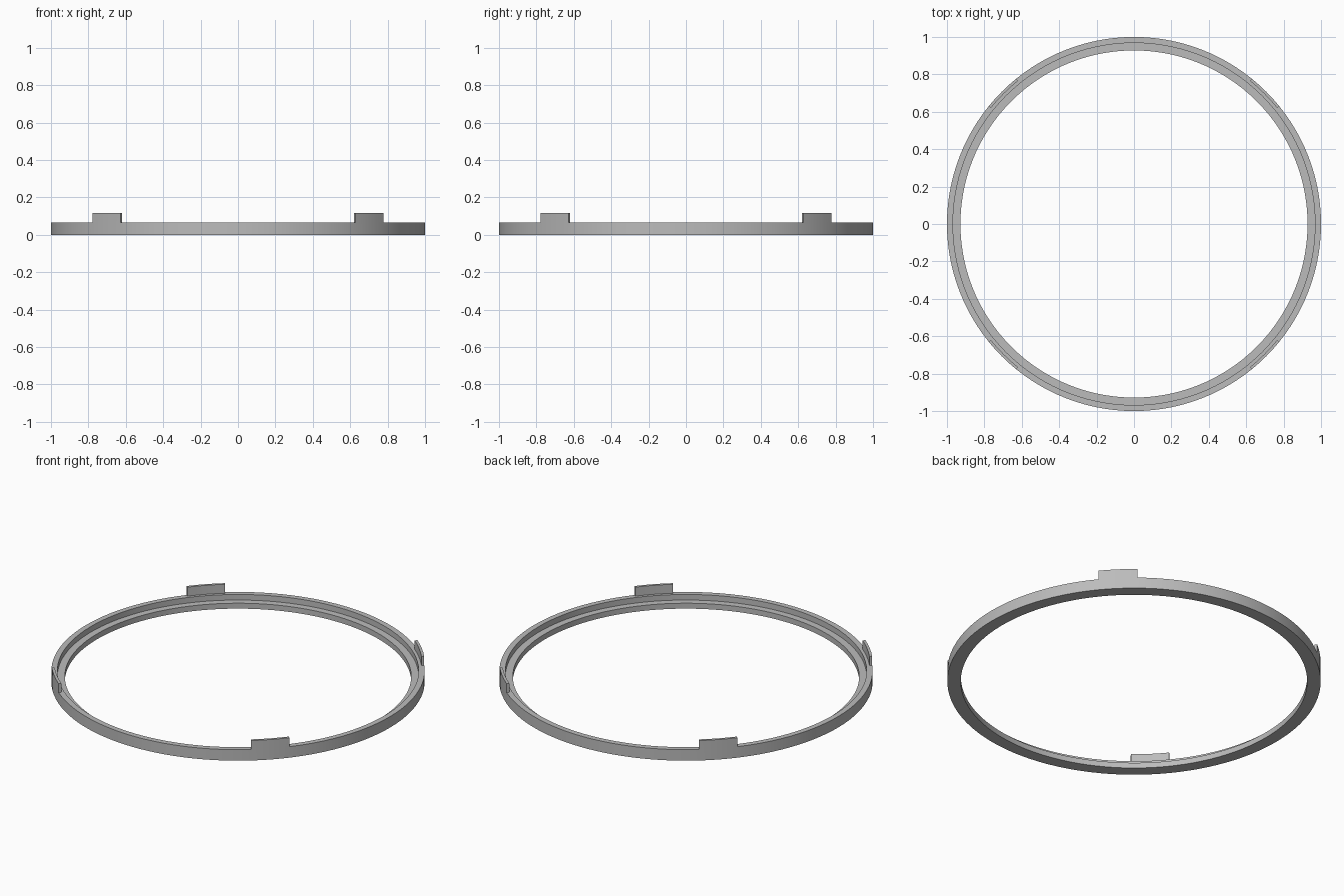
import bpy, bmesh, math

if "Cube" in bpy.data.objects:
    bpy.data.objects.remove(bpy.data.objects["Cube"])

SEGMENTS = 120                      # 3 degrees per segment
STEP = 2 * math.pi / SEGMENTS
TAB_HEIGHT = 0.053
# Cross-section (radius, height): outer wall, rim, inner ledge, inner wall
PROFILE = [(1.0, 0.0), (1.0, 0.065), (0.985, 0.065), (0.968, 0.065),
           (0.968, 0.032), (0.928, 0.032), (0.928, 0.0)]

grey = bpy.data.materials.new("plain grey")
grey.diffuse_color = (0.5, 0.5, 0.5, 1)
grey.use_nodes = True
grey.node_tree.nodes["Principled BSDF"].inputs["Base Color"].default_value = grey.diffuse_color

# Stepped ring: sweep the cross-section around z
bm = bmesh.new()
rings = [[bm.verts.new((r * math.cos(i * STEP), r * math.sin(i * STEP), z))
          for r, z in PROFILE] for i in range(SEGMENTS)]
tab_faces = []
for i in range(SEGMENTS):
    a, b = rings[i], rings[(i + 1) % SEGMENTS]
    for j in range(len(PROFILE)):
        k = (j + 1) % len(PROFILE)
        face = bm.faces.new((a[j], b[j], b[k], a[k]))
        # Outer half of the rim, from 39 to 51 degrees in each quadrant
        if j == 1 and 13 <= i % 30 < 17:
            tab_faces.append(face)

# Four raised tabs: pull the marked rim faces upward
result = bmesh.ops.extrude_face_region(bm, geom=tab_faces)
raised = [v for v in result["geom"] if isinstance(v, bmesh.types.BMVert)]
bmesh.ops.translate(bm, verts=raised, vec=(0, 0, TAB_HEIGHT))
bmesh.ops.delete(bm, geom=[f for f in tab_faces if f.is_valid], context='FACES_ONLY')
bmesh.ops.recalc_face_normals(bm, faces=bm.faces)

mesh = bpy.data.meshes.new("tabbed_ring")
bm.to_mesh(mesh)
bm.free()
mesh.materials.append(grey)
ring = bpy.data.objects.new("tabbed_ring", mesh)
bpy.context.collection.objects.link(ring)

# Smooth walls with crisp corners
bpy.context.view_layer.objects.active = ring
ring.select_set(True)
bpy.ops.object.shade_smooth_by_angle(angle=math.radians(30))
